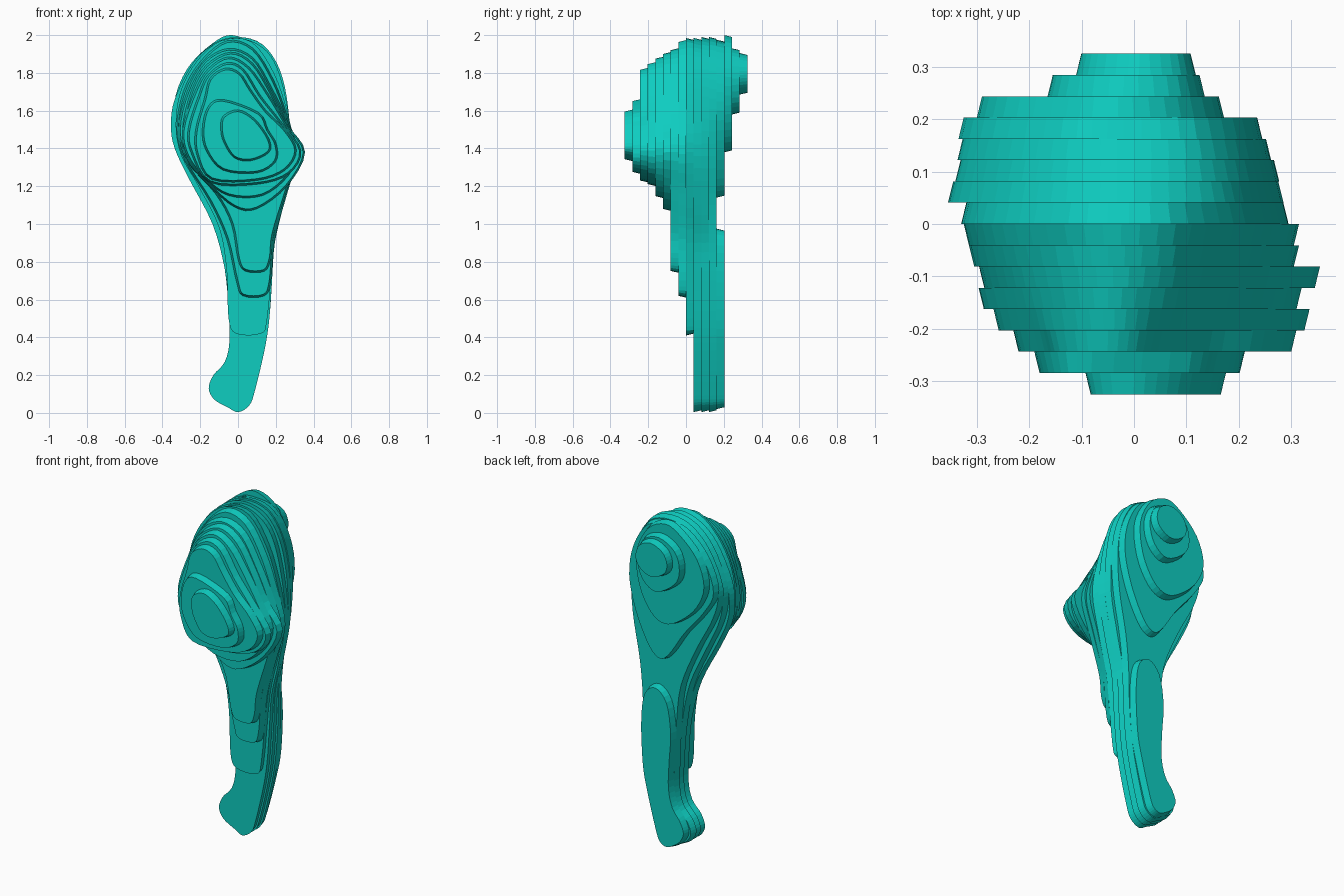
import bpy, bmesh
from mathutils import Vector

cube = bpy.data.objects.get("Cube")
if cube:
    bpy.data.objects.remove(cube, do_unlink=True)

teal = bpy.data.materials.new("teal")
teal.use_nodes = True
colour = (0.0044, 0.61, 0.53, 1)
teal.diffuse_color = colour
teal.node_tree.nodes["Principled BSDF"].inputs["Base Color"].default_value = colour

LAYERS = 16
STEP = 0.65 / LAYERS
TAPER = 0.01


def smooth_loop(pts, n=4):
    """Closed Catmull-Rom curve through (x, z) points."""
    p = [Vector(q) for q in pts]
    out = []
    for i in range(len(p)):
        a, b, c, d = (p[(i + k) % len(p)] for k in (-1, 0, 1, 2))
        for j in range(n):
            t = j / n
            out.append(0.5 * (2 * b + (c - a) * t + (2 * a - 5 * b + 4 * c - d) * t * t
                              + (3 * b - a - 3 * c + d) * t ** 3))
    return out


def add_slice(name, index, pts):
    """Extrude a clockwise outline into one slice, tapered towards the outer end."""
    loop = smooth_loop(pts)
    inner = []
    for i, q in enumerate(loop):
        t = (loop[(i + 1) % len(loop)] - loop[i - 1]).normalized()
        inner.append(q + Vector((t.y, -t.x)) * TAPER)
    y = -0.325 + index * STEP
    front, back = (inner, loop) if index < LAYERS / 2 else (loop, inner)
    bm = bmesh.new()
    f = [bm.verts.new((q.x, y, q.y)) for q in front]
    b = [bm.verts.new((q.x, y + STEP, q.y)) for q in back]
    bm.faces.new(f)
    bm.faces.new(b)
    for i in range(len(f)):
        k = (i + 1) % len(f)
        bm.faces.new((f[i], f[k], b[k], b[i]))
    bmesh.ops.recalc_face_normals(bm, faces=bm.faces)
    mesh = bpy.data.meshes.new(name)
    bm.to_mesh(mesh)
    bm.free()
    mesh.materials.append(teal)
    bpy.context.collection.objects.link(bpy.data.objects.new(name, mesh))


# Rounded front bulge, from the tip inwards
bulge = [
    [(-.092, 1.5), (-.08, 1.57), (0, 1.605), (.09, 1.555), (.165, 1.45), (.165, 1.38),
     (.07, 1.335), (-.02, 1.35), (-.075, 1.43)],
    [(-.19, 1.5), (-.16, 1.62), (-.08, 1.66), (.11, 1.59), (.16, 1.5), (.205, 1.42),
     (.2, 1.33), (.1, 1.27), (-.08, 1.285), (-.17, 1.39)],
    [(-.22, 1.37), (-.225, 1.5), (-.18, 1.66), (-.15, 1.77), (-.07, 1.825), (.01, 1.8),
     (.07, 1.71), (.15, 1.6), (.25, 1.5), (.31, 1.39), (.25, 1.285), (.1, 1.23), (-.14, 1.235)],
    [(-.25, 1.38), (-.265, 1.5), (-.21, 1.68), (-.16, 1.79), (-.06, 1.855), (.03, 1.82),
     (.12, 1.68), (.23, 1.54), (.335, 1.39), (.27, 1.265), (.1, 1.21), (-.15, 1.22)],
    [(-.27, 1.36), (-.295, 1.5), (-.23, 1.7), (-.16, 1.82), (-.05, 1.885), (.06, 1.83),
     (.16, 1.69), (.25, 1.54), (.32, 1.4), (.27, 1.26), (.13, 1.15), (-.05, 1.15), (-.18, 1.24)],
    [(-.27, 1.34), (-.295, 1.5), (-.25, 1.7), (-.17, 1.84), (-.04, 1.91), (.08, 1.85),
     (.18, 1.69), (.26, 1.53), (.355, 1.38), (.26, 1.2), (.1, 1.08), (-.02, 1.09), (-.16, 1.21)],
]
for i, pts in enumerate(bulge):
    add_slice(f"bulge_slice_{i + 1}", i, pts)

# Middle slices whose necks end in rounded tongues
tongues = [
    [(-.035, 1), (-.12, 1.16), (-.27, 1.33), (-.315, 1.5), (-.27, 1.7), (-.18, 1.86),
     (-.05, 1.93), (.08, 1.88), (.18, 1.72), (.265, 1.54), (.315, 1.38), (.26, 1.18),
     (.19, .95), (.175, .82), (.14, .75), (.04, .75), (0, .81)],
    [(-.06, .92), (-.15, 1.12), (-.28, 1.33), (-.325, 1.5), (-.29, 1.7), (-.2, 1.86),
     (-.06, 1.97), (.08, 1.93), (.19, 1.76), (.265, 1.56), (.315, 1.37), (.26, 1.16),
     (.195, .92), (.175, .7), (.14, .62), (.025, .62), (-.01, .7)],
    [(-.06, .75), (-.1, .98), (-.21, 1.2), (-.3, 1.36), (-.33, 1.52), (-.305, 1.7),
     (-.22, 1.86), (-.09, 1.97), (.07, 1.965), (.19, 1.8), (.265, 1.58), (.295, 1.38),
     (.25, 1.14), (.195, .9), (.155, .5), (.12, .42), (-.01, .42), (-.05, .5)],
]
for i, pts in enumerate(tongues):
    add_slice(f"tongue_slice_{i + 1}", 6 + i, pts)

# Shaft and foot shared by the full-length slices
shaft = [(.18, .7), (.165, .49), (.14, .33), (.09, .12), (.06, .04), (0, .004), (-.055, .03),
         (-.125, .07), (-.155, .13), (-.13, .2), (-.07, .27), (-.045, .38), (-.05, .55)]
heads = [
    [(-.07, .76), (-.135, 1), (-.26, 1.24), (-.335, 1.4), (-.355, 1.52), (-.335, 1.66),
     (-.24, 1.85), (-.13, 1.95), (0, 1.985), (.13, 1.935), (.21, 1.82), (.265, 1.6),
     (.285, 1.36), (.24, 1.1), (.195, .9)],
    [(-.07, .76), (-.12, 1), (-.23, 1.24), (-.31, 1.41), (-.34, 1.55), (-.325, 1.67),
     (-.24, 1.85), (-.13, 1.955), (0, 1.99), (.13, 1.95), (.22, 1.82), (.265, 1.62),
     (.275, 1.36), (.23, 1.1), (.19, .9)],
    [(-.06, .76), (-.09, 1), (-.19, 1.24), (-.29, 1.43), (-.335, 1.57), (-.32, 1.69),
     (-.24, 1.85), (-.13, 1.955), (0, 1.99), (.13, 1.95), (.22, 1.81), (.26, 1.61),
     (.25, 1.36), (.205, 1.1), (.185, .9)],
]
for i, pts in enumerate(heads):
    add_slice(f"body_slice_{i + 1}", 9 + i, pts + shaft)

# Raised strip along the back of the shaft
add_slice("shaft_back", 12, [
    (-.05, .72), (-.02, .9), (.06, .975), (.14, .92), (.165, .75), (.155, .49), (.125, .33),
    (.07, .12), (.04, .045), (-.01, .02), (-.06, .04), (-.11, .08), (-.135, .14),
    (-.11, .21), (-.06, .28), (-.035, .39), (-.04, .55)])

# Stepped dome on the back of the head
dome = [
    [(-.04, 1.19), (-.14, 1.34), (-.27, 1.5), (-.335, 1.64), (-.27, 1.82), (-.14, 1.95),
     (-.02, 1.975), (.12, 1.94), (.215, 1.79), (.245, 1.6), (.2, 1.39), (.11, 1.2), (.03, 1.14)],
    [(-.14, 1.43), (-.25, 1.54), (-.3, 1.68), (-.25, 1.84), (-.13, 1.96), (-.03, 2),
     (.09, 1.94), (.168, 1.78), (.15, 1.58), (.07, 1.43), (-.03, 1.38)],
    [(-.13, 1.66), (-.165, 1.76), (-.13, 1.87), (-.02, 1.93), (.09, 1.89), (.135, 1.77),
     (.1, 1.64), (0, 1.58)],
    [(-.09, 1.73), (-.11, 1.8), (-.075, 1.87), (.01, 1.905), (.09, 1.87), (.118, 1.79),
     (.085, 1.72), (0, 1.685)],
]
for i, pts in enumerate(dome):
    add_slice(f"dome_slice_{i + 1}", 12 + i, pts)
